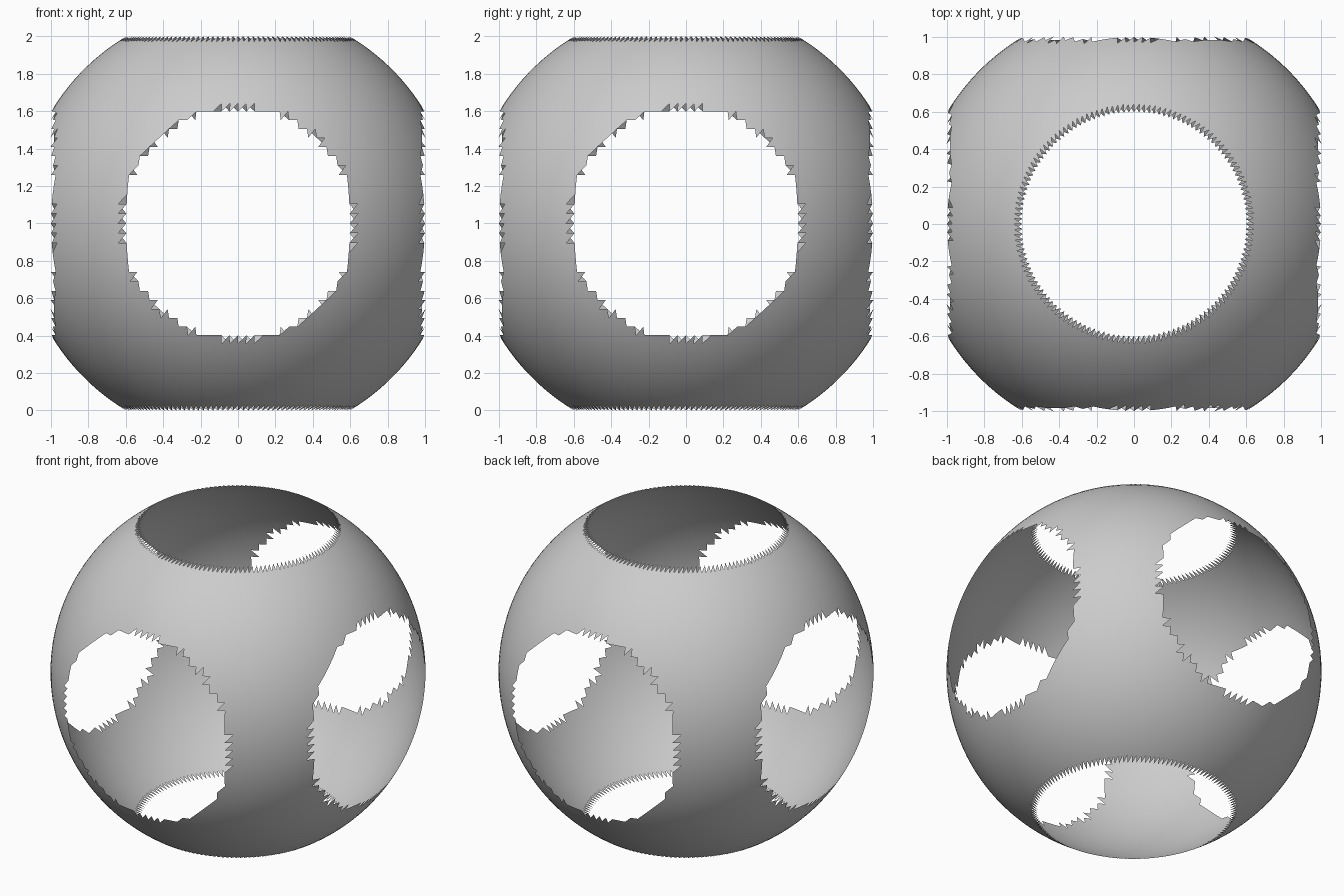
import bpy
import bmesh
from math import pi, sin, cos

# Remove the default cube
cube = bpy.data.objects.get("Cube")
if cube:
    bpy.data.objects.remove(cube, do_unlink=True)

SEGMENTS = 140
RINGS = 70
STEP = pi / RINGS
TOP_ROW = 23                        # last ring kept beside the pole openings
RADIUS = 1 / sin(TOP_ROW * STEP)    # openings end one unit from the centre
CUT = 0.984                         # facets centred beyond this are removed


def make_material(name, colour):
    mat = bpy.data.materials.new(name)
    mat.use_nodes = True
    mat.diffuse_color = colour
    bsdf = next(n for n in mat.node_tree.nodes if n.type == 'BSDF_PRINCIPLED')
    bsdf.inputs["Base Color"].default_value = colour
    return mat


# Triangulated sphere band, centred on the origin
bm = bmesh.new()
rows = []
for k in range(-TOP_ROW, TOP_ROW + 1):
    ring_radius, z = RADIUS * cos(k * STEP), RADIUS * sin(k * STEP)
    rows.append([bm.verts.new((ring_radius * cos(j * STEP),
                               ring_radius * sin(j * STEP), z))
                 for j in range(SEGMENTS)])

for low, high in zip(rows, rows[1:]):
    for j in range(SEGMENTS):
        n = (j + 1) % SEGMENTS
        bm.faces.new((low[j], low[n], high[n]))
        bm.faces.new((low[j], high[n], high[j]))

# Six round openings, one on each axis direction, with ragged facet edges
outside = [f for f in bm.faces
           if max(abs(c) for c in f.calc_center_median()) > CUT]
bmesh.ops.delete(bm, geom=outside, context='FACES')

# Smooth shading, standing on the ground
for face in bm.faces:
    face.smooth = True
bmesh.ops.translate(bm, verts=bm.verts, vec=(0, 0, 1))

mesh = bpy.data.meshes.new("pierced_sphere_shell")
bm.to_mesh(mesh)
bm.free()
mesh.materials.append(make_material("light grey", (0.6, 0.6, 0.6, 1)))
shell = bpy.data.objects.new("pierced_sphere_shell", mesh)
bpy.context.collection.objects.link(shell)
